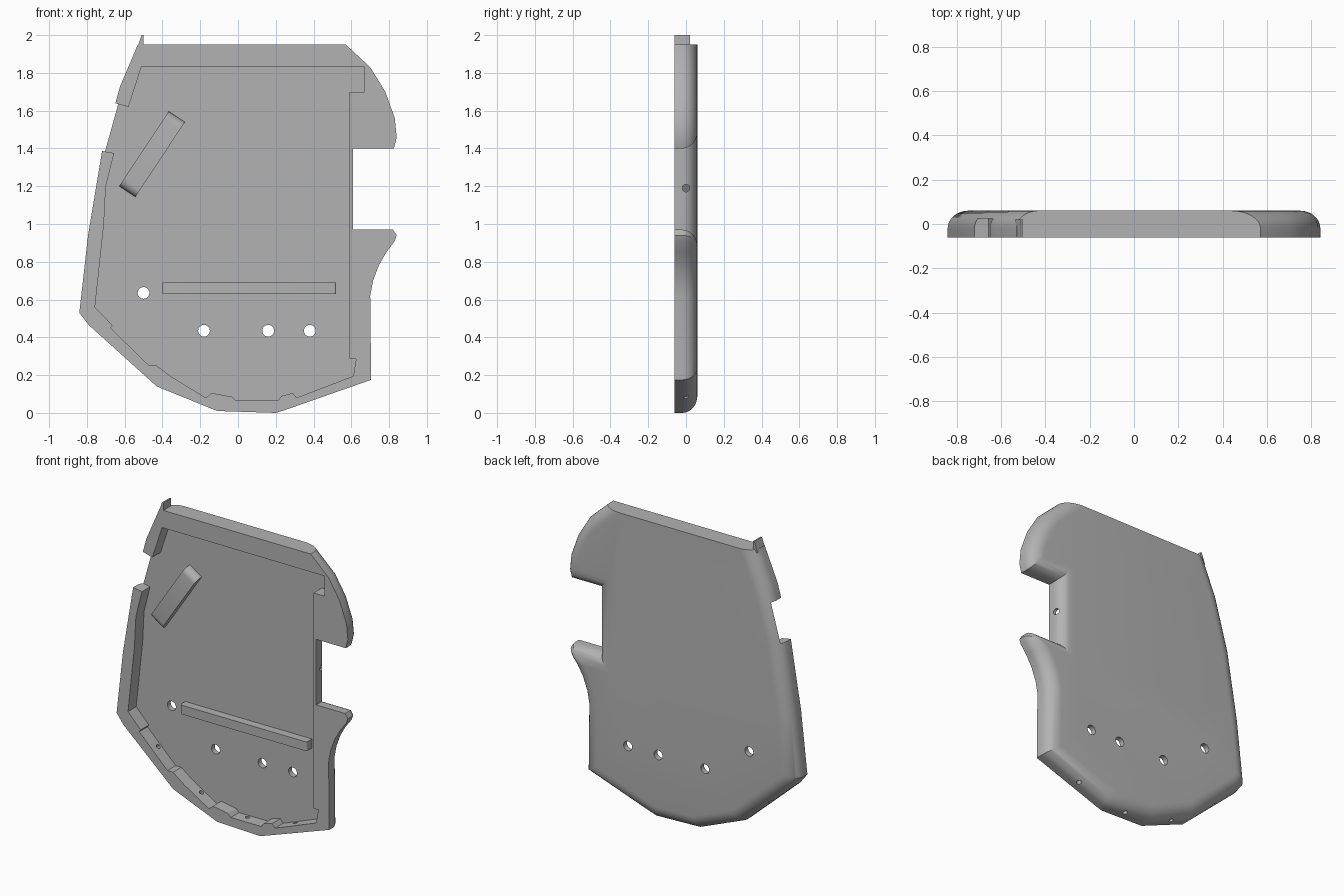
import bpy, bmesh, math
from mathutils import Vector, Matrix

if "Cube" in bpy.data.objects:
    bpy.data.objects.remove(bpy.data.objects["Cube"])

FRONT, BACK, FLOOR, ROUND_START, INSET = -0.06, 0.06, 0.025, -0.02, 0.09

grey = bpy.data.materials.new("plain grey")
grey.use_nodes = True
grey.diffuse_color = (0.45, 0.45, 0.45, 1)
grey.node_tree.nodes["Principled BSDF"].inputs["Base Color"].default_value = (0.45, 0.45, 0.45, 1)


def finish(name, bm):
    bmesh.ops.remove_doubles(bm, verts=bm.verts, dist=0.0005)
    bmesh.ops.recalc_face_normals(bm, faces=bm.faces)
    mesh = bpy.data.meshes.new(name)
    bm.to_mesh(mesh)
    bm.free()
    ob = bpy.data.objects.new(name, mesh)
    bpy.context.collection.objects.link(ob)
    mesh.materials.append(grey)
    return ob


def loft(name, sections):
    """Join matching rings of points and cap both ends."""
    bm = bmesh.new()
    rings = [[bm.verts.new(p) for p in s] for s in sections]
    n = len(rings[0])
    for a, b in zip(rings, rings[1:]):
        for i in range(n):
            j = (i + 1) % n
            bm.faces.new((a[i], a[j], b[j], b[i]))
    bm.faces.new(rings[0])
    bm.faces.new(rings[-1])
    return finish(name, bm)


def prism(name, pts, y0, y1):
    return loft(name, [[(x, y, z) for x, z in pts] for y in (y0, y1)])


def rod(name, centre, axis, radius, length):
    bm = bmesh.new()
    rot = Vector(axis).to_track_quat("Z", "Y").to_matrix().to_4x4()
    bmesh.ops.create_cone(bm, cap_ends=True, segments=24, radius1=radius, radius2=radius,
                          depth=length, matrix=Matrix.Translation(centre) @ rot)
    return finish(name, bm)


def select_only(ob):
    bpy.ops.object.select_all(action="DESELECT")
    ob.select_set(True)
    bpy.context.view_layer.objects.active = ob


def cut(ob, cutter):
    cutter.hide_render = True
    mod = ob.modifiers.new("cut", "BOOLEAN")
    mod.operation, mod.solver, mod.object = "DIFFERENCE", "EXACT", cutter
    select_only(ob)
    bpy.ops.object.modifier_apply(modifier=mod.name)
    bpy.data.objects.remove(cutter)


def inset_outline(pts, flat_z, fixes):
    """Mitred inward offset of a counter-clockwise outline; the top edge stays put."""
    def edge(a, b):
        d = (b - a).normalized()
        return Vector((-d.y, d.x)), 0 if min(a.y, b.y) >= flat_z else INSET
    out, v = [], [Vector(p) for p in pts]
    for i, p in enumerate(v):
        (n1, d1), (n2, d2) = edge(v[i - 1], p), edge(p, v[(i + 1) % len(v)])
        det = n1.x * n2.y - n1.y * n2.x
        q = p + Vector((d1 * n2.y - d2 * n1.y, d2 * n1.x - d1 * n2.x)) / det
        out.append(Vector(fixes.get(pts[i], q)))
    return v, out


# Shell outline, with a hooked fin and a rounded lobe around the side notch
outline = [(-.53, 1.95), (-.624, 1.73), (-.72, 1.385), (-.794, .94), (-.84, .53), (-.79, .465),
           (-.43, .14), (-.11, .01), (.2, 0), (.24, .012), (.705, .175), (.70, .62),
           (.715, .70), (.745, .78), (.785, .85), (.83, .91), (.84, .94), (.82, .97),
           (.61, .97), (.61, 1.4), (.825, 1.4), (.84, 1.46), (.83, 1.56), (.78, 1.70),
           (.70, 1.83), (.57, 1.95)]
tip, lobe = (.71, .88), (.748, 1.49)
fixes = {(.785, .85): (.70, .875), (.83, .91): tip, (.84, .94): tip, (.82, .97): tip,
         (.825, 1.4): lobe, (.84, 1.46): lobe}
outer, inner = inset_outline(outline, 1.94, fixes)

# Body with a rounded back edge
sections = [[(p.x, FRONT, p.y) for p in outer]]
steps = 8
for k in range(steps + 1):
    a = math.pi / 2 * k / steps
    y = ROUND_START + (BACK - ROUND_START) * math.sin(a)
    sections.append([(*(p.lerp(q, 1 - math.cos(a))).to_tuple(),) for p, q in zip(outer, inner)])
    sections[-1] = [(x, y, z) for x, z in sections[-1]]
body = loft("shell_body", sections)

# Recess in the front, open through the rim on one side
pocket = [(-.757, .56), (-.665, .465), (-.675, .45), (-.47, .25), (-.43, .25), (-.35, .19),
          (-.17, .08), (-.14, .105), (-.03, .085), (-.01, .065), (.21, .065), (.23, .09),
          (.29, .105), (.31, .08), (.61, .195), (.625, .285), (.59, .285), (.59, 1.7),
          (.67, 1.7), (.67, 1.832), (-.51, 1.835), (-.58, 1.62), (-.8, 1.68), (-.85, 1.41),
          (-.656, 1.375), (-.70, 1.2), (-.71, 1.0)]
cut(body, prism("recess_cutter", pocket, FRONT - .1, FLOOR))

# Screw holes through the back plate
for x, z in [(-.50, .635), (-.18, .435), (.16, .435), (.38, .435)]:
    cut(body, rod("hole_cutter", (x, 0, z), (0, 1, 0), .031, .4))

# Small holes through the rim
cut(body, rod("hole_cutter", (.6, 0, 1.19), (1, 0, 0), .02, .12))
for x, z, ax, az in [(.43, .08, .34, -.94), (.07, .01, 0, -1), (-.29, .08, -.38, -.92),
                     (-.62, .31, -.67, -.74)]:
    cut(body, rod("hole_cutter", (x, 0, z), (ax, 0, az), .014, .26))


# Raised ribs on the recess floor, rounded at both ends
def rib(name, centre, length, width, angle, top, radius):
    h, half = FLOOR + .01 - top, length / 2
    arc = [(half - radius * (1 - math.cos(t)), h - radius * (1 - math.sin(t)))
           for t in [math.pi / 2 * k / 5 for k in range(6)]]
    side = [(half, 0)] + arc
    profile = side + [(-u, v) for u, v in reversed(side)]
    along = Vector((math.cos(angle), 0, math.sin(angle)))
    across = Vector((-along.z, 0, along.x))
    base = Vector((centre[0], FLOOR + .01, centre[1]))
    return loft(name, [[base + along * u + across * s - Vector((0, v, 0)) for u, v in profile]
                       for s in (-width / 2, width / 2)])


parts = [body,
         rib("long_rib", (.06, .66), .92, .06, 0, -.03, .012),
         rib("slanted_rib", (-.455, 1.37), .475, .103, math.radians(56.5), -.025, .045),
         prism("top_spike", [(-.535, 1.93), (-.51, 2), (-.5, 2), (-.5, 1.93)], FRONT, .02)]

for ob in parts:
    select_only(ob)
    bpy.ops.object.shade_smooth_by_angle(angle=math.radians(30))
